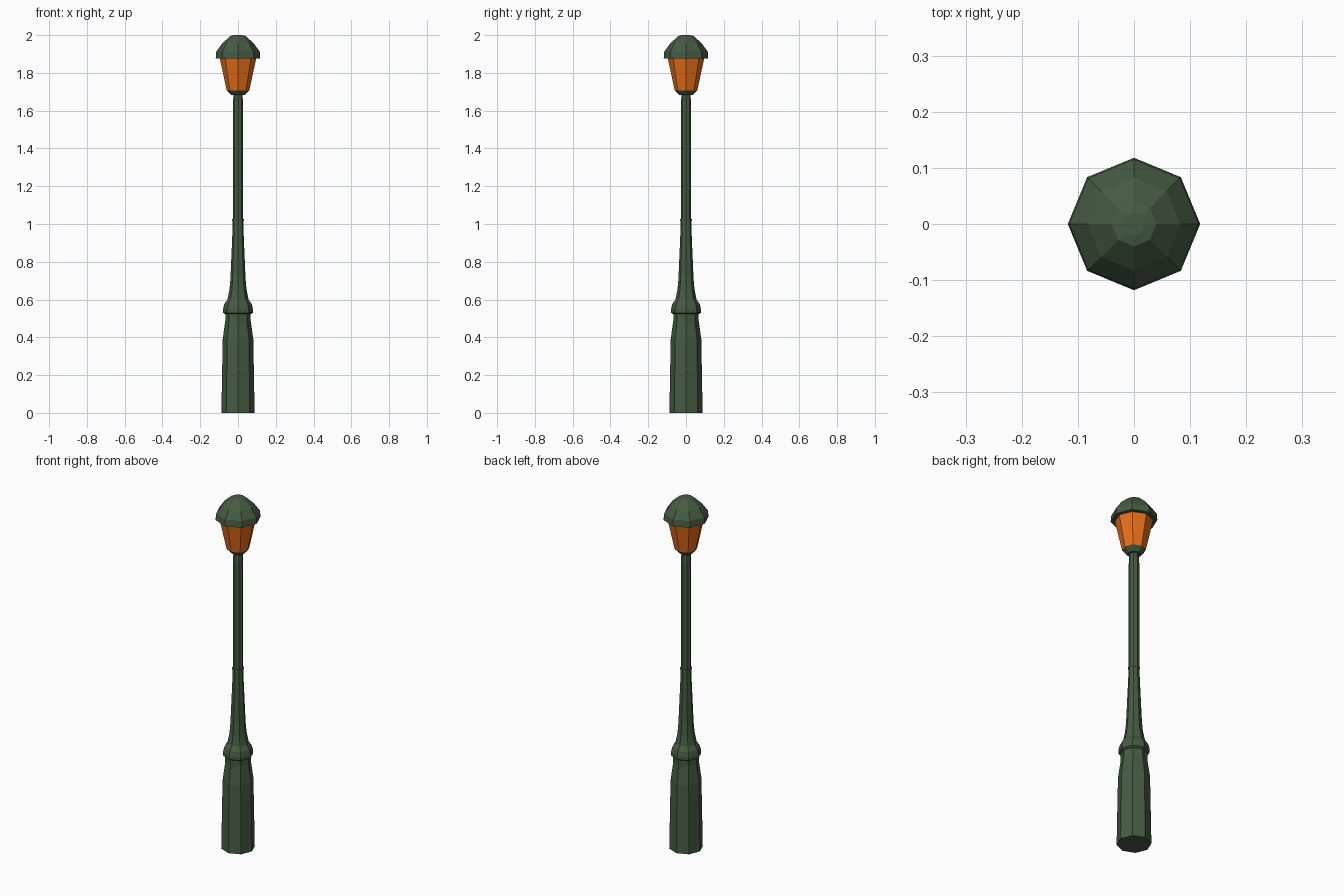
import bpy, bmesh, math

if "Cube" in bpy.data.objects:
    bpy.data.objects.remove(bpy.data.objects["Cube"])

SIDES = 8


def material(name, color):
    m = bpy.data.materials.new(name)
    m.diffuse_color = color
    m.use_nodes = True
    m.node_tree.nodes["Principled BSDF"].inputs["Base Color"].default_value = m.diffuse_color
    return m


green = material("green_paint", (0.06, 0.105, 0.055, 1))
orange = material("amber_glass", (0.80, 0.16, 0.01, 1))


def lathe(name, profile, mat):
    """Revolve (radius, z) points, bottom to top, into a capped octagonal solid."""
    bm = bmesh.new()
    rings = []
    for r, z in profile:
        rings.append([bm.verts.new((r * math.cos(math.tau * i / SIDES),
                                    r * math.sin(math.tau * i / SIDES), z))
                      for i in range(SIDES)])
    for low, high in zip(rings, rings[1:]):
        for i in range(SIDES):
            j = (i + 1) % SIDES
            bm.faces.new((low[i], low[j], high[j], high[i]))
    bm.faces.new(rings[0][::-1])
    bm.faces.new(rings[-1])
    mesh = bpy.data.meshes.new(name)
    bm.to_mesh(mesh)
    bm.free()
    mesh.materials.append(mat)
    obj = bpy.data.objects.new(name, mesh)
    bpy.context.collection.objects.link(obj)
    return obj


# Tapered pedestal
lathe("base", [(0.088, 0), (0.081, 0.39), (0.067, 0.49), (0.067, 0.53)], green)

# Collar flaring into the lower post
lathe("collar_and_lower_post",
      [(0.067, 0.523), (0.079, 0.53), (0.079, 0.55), (0.073, 0.575),
       (0.056, 0.60), (0.045, 0.655), (0.040, 0.71), (0.029, 0.97),
       (0.029, 1.02)], green)

# Thin joint ring and upper post
lathe("joint_ring", [(0.031, 1.018), (0.031, 1.026)], green)
lathe("upper_post", [(0.027, 1.02), (0.027, 1.62), (0.024, 1.69)], green)

# Lantern: cup, glass and domed roof
lathe("lantern_cup", [(0.035, 1.682), (0.060, 1.708)], green)
lathe("lantern_glass", [(0.060, 1.708), (0.097, 1.88)], orange)
lathe("lantern_roof",
      [(0.118, 1.877), (0.115, 1.913), (0.083, 1.957), (0.040, 1.995),
       (0.020, 2.0)], green)
